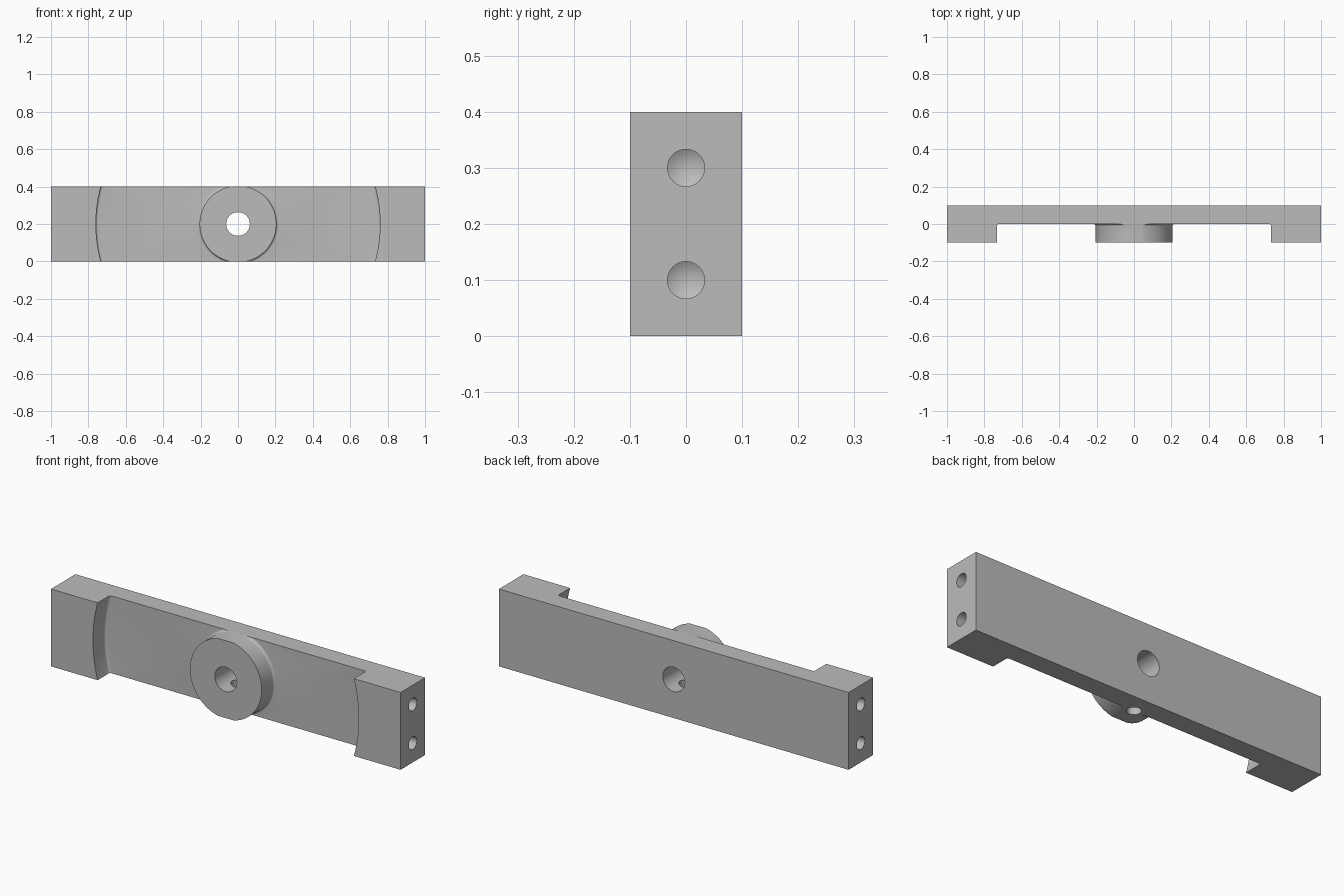
import bpy, bmesh, math
from mathutils import Matrix, Vector

old = bpy.data.objects.get("Cube")
if old:
    bpy.data.objects.remove(old, do_unlink=True)

LENGTH, DEPTH, HEIGHT = 2.0, 0.2, 0.4
MID = HEIGHT / 2

grey = bpy.data.materials.new("plain grey")
grey.diffuse_color = (0.5, 0.5, 0.5, 1)
grey.use_nodes = True
grey.node_tree.nodes["Principled BSDF"].inputs["Base Color"].default_value = (0.5, 0.5, 0.5, 1)


def add_object(name, bm):
    mesh = bpy.data.meshes.new(name)
    bm.to_mesh(mesh)
    bm.free()
    mesh.materials.append(grey)
    obj = bpy.data.objects.new(name, mesh)
    bpy.context.collection.objects.link(obj)
    return obj


def lathe(name, profile, origin, axis, steps):
    """Closed (radius, distance) profile turned about an axis."""
    bm = bmesh.new()
    verts = [bm.verts.new((r, 0, t)) for r, t in profile]
    edges = [bm.edges.new((a, b)) for a, b in zip(verts, verts[1:] + verts[:1])]
    bmesh.ops.spin(bm, geom=verts + edges, cent=(0, 0, 0), axis=(0, 0, 1),
                   angle=math.tau, steps=steps, use_duplicate=False)
    bmesh.ops.remove_doubles(bm, verts=bm.verts, dist=1e-5)
    # drop the axis segment that links the two poles
    bmesh.ops.delete(bm, geom=[e for e in bm.edges if not e.link_faces], context='EDGES')
    bmesh.ops.recalc_face_normals(bm, faces=bm.faces)
    turn = Vector(axis).to_track_quat('Z', 'Y').to_matrix().to_4x4()
    bm.transform(Matrix.Translation(origin) @ turn)
    obj = add_object(name, bm)
    obj.hide_render = True
    return obj


def drill(name, radius, depth, origin, axis, steps=48):
    """Drill bit with a conical tip, entering at origin."""
    tip = depth + radius * 0.6
    profile = [(0, -0.1), (radius, -0.1), (radius, depth), (0, tip)]
    return lathe(name, profile, origin, axis, steps)


def arc(cx, cy, r, start, count=5):
    return [(cx + r * math.cos(start + i * math.pi / 2 / count),
             cy + r * math.sin(start + i * math.pi / 2 / count)) for i in range(count + 1)]


# Rectangular bar
bm = bmesh.new()
bmesh.ops.create_cube(bm, size=1)
bm.transform(Matrix.Translation((0, 0, MID)) @ Matrix.Diagonal((LENGTH, DEPTH, HEIGHT, 1)))
bar = add_object("bar", bm)

# Ring groove in the front, leaving the round hub and two end blocks
hub, rim, fillet = 0.205, 0.76, 0.012
groove = ([(hub, 0.2)] + arc(hub + fillet, fillet, fillet, math.pi)
          + arc(rim - fillet, fillet, fillet, 1.5 * math.pi) + [(rim, 0.2)])
cutters = [lathe("groove_cutter", groove, (0, 0, MID), (0, -1, 0), 128)]

# Central bore, and a cross hole from below that meets it
cutters.append(drill("bore_cutter", 0.063, 0.4, (0, -DEPTH / 2, MID), (0, 1, 0), 64))
cutters.append(drill("cross_hole_cutter", 0.033, 0.17, (0, 0, 0), (0, 0, 1)))

# Two blind holes in each end
for side in (-1, 1):
    for z in (0.1, 0.3):
        cutters.append(drill("end_hole_cutter", 0.033, 0.2, (side * LENGTH / 2, 0, z), (-side, 0, 0)))

# Cut everything out of the bar
bpy.ops.object.select_all(action='DESELECT')
bar.select_set(True)
bpy.context.view_layer.objects.active = bar
for cutter in cutters:
    mod = bar.modifiers.new(cutter.name, 'BOOLEAN')
    mod.operation = 'DIFFERENCE'
    mod.solver = 'EXACT'
    mod.object = cutter
    bpy.ops.object.modifier_apply(modifier=mod.name)
    bpy.data.objects.remove(cutter, do_unlink=True)

bpy.ops.object.shade_smooth_by_angle(angle=math.radians(30))
